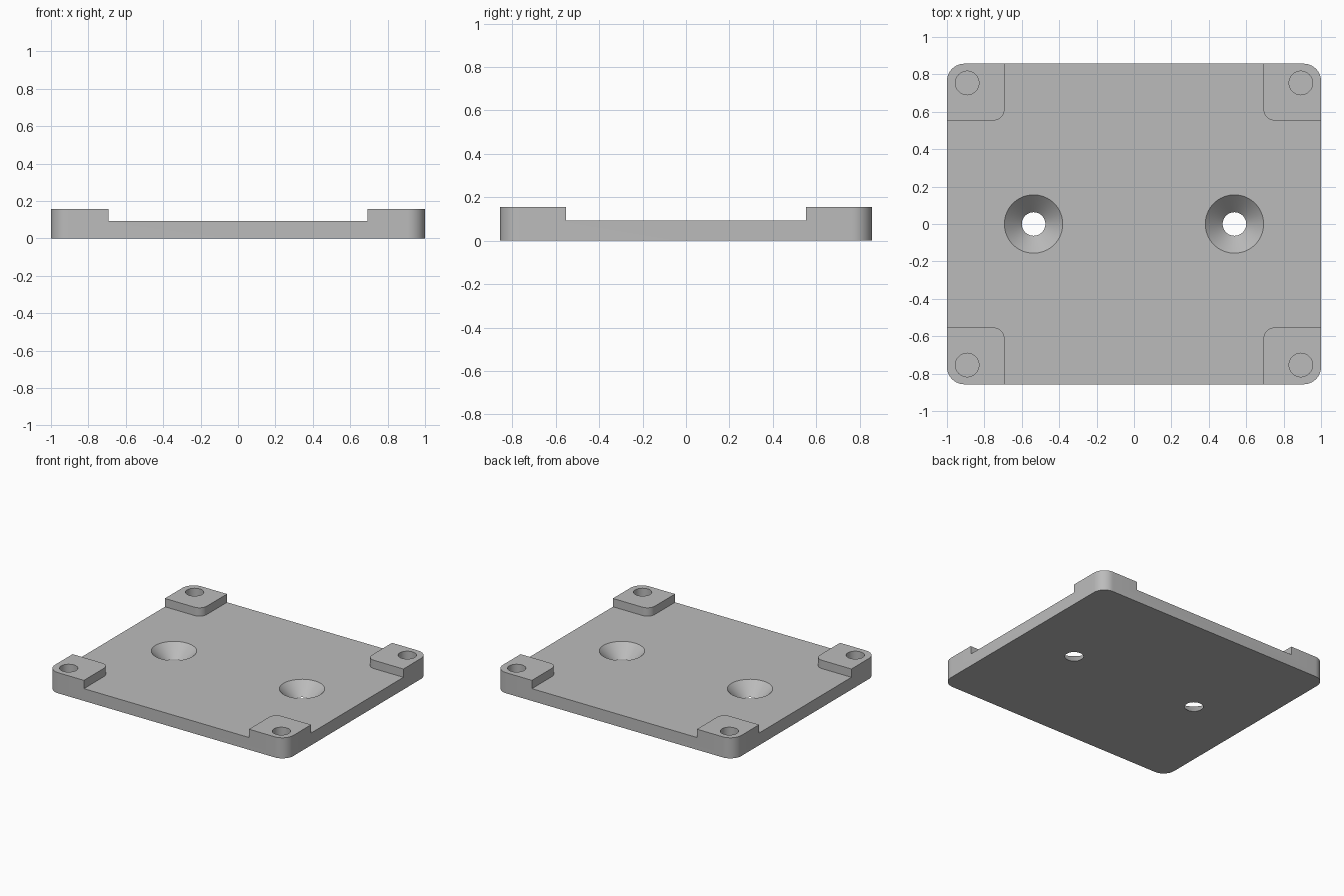
import bpy, bmesh, math
from mathutils import Matrix

HALF_X, HALF_Y = 1.0, 0.857
PLATE_TOP, PAD_TOP = 0.093, 0.156
PAD_X, PAD_Y = 0.692, 0.553          # inner edges of the corner pads
HOLE_R = 0.063
QUADRANTS = [(1, 1), (-1, 1), (-1, -1), (1, -1)]

cube = bpy.data.objects.get("Cube")
if cube:
    bpy.data.objects.remove(cube, do_unlink=True)

grey = bpy.data.materials.new("plain grey")
grey.use_nodes = True
grey.diffuse_color = (0.5, 0.5, 0.5, 1)
grey.node_tree.nodes["Principled BSDF"].inputs["Base Color"].default_value = (0.5, 0.5, 0.5, 1)


def finish(name, bm):
    bmesh.ops.recalc_face_normals(bm, faces=bm.faces[:])
    mesh = bpy.data.meshes.new(name)
    bm.to_mesh(mesh)
    bm.free()
    mesh.materials.append(grey)
    obj = bpy.data.objects.new(name, mesh)
    bpy.context.collection.objects.link(obj)
    return obj


def prism(name, outline, z0, z1):
    bm = bmesh.new()
    base = bm.faces.new([bm.verts.new((x, y, z0)) for x, y in outline])
    top = bmesh.ops.extrude_face_region(bm, geom=[base])["geom"]
    verts = [v for v in top if isinstance(v, bmesh.types.BMVert)]
    bmesh.ops.translate(bm, verts=verts, vec=(0, 0, z1 - z0))
    return finish(name, bm)


def arc(cx, cy, r, start, sweep, steps=12):
    angles = [math.radians(start + sweep * i / steps) for i in range(steps + 1)]
    return [(cx + r * math.cos(a), cy + r * math.sin(a)) for a in angles]


def cones(name, places, r0, r1, z0, z1):
    bm = bmesh.new()
    for x, y in places:
        bmesh.ops.create_cone(bm, cap_ends=True, segments=64, radius1=r0, radius2=r1,
                              depth=z1 - z0, matrix=Matrix.Translation((x, y, (z0 + z1) / 2)))
    return finish(name, bm)


def cut(target, cutter):
    mod = target.modifiers.new("cut", "BOOLEAN")
    mod.operation, mod.solver, mod.object = "DIFFERENCE", "EXACT", cutter
    bpy.ops.object.select_all(action="DESELECT")
    bpy.context.view_layer.objects.active = target
    target.select_set(True)
    bpy.ops.object.modifier_apply(modifier=mod.name)
    bpy.data.objects.remove(cutter, do_unlink=True)


# Rounded block at full pad height
R = 0.093
outline = []
for i, (sx, sy) in enumerate(QUADRANTS):
    outline += arc(sx * (HALF_X - R), sy * (HALF_Y - R), R, 90 * i, 90)
plate = prism("mounting_plate", outline, 0, PAD_TOP)

# Cross-shaped recess that leaves four corner pads with rounded inner corners
r = 0.062
cross = []
for i, (sx, sy) in enumerate(QUADRANTS):
    far_x, far_y = (sx * 1.2, sy * PAD_Y), (sx * PAD_X, sy * 1.2)
    first, last = (far_x, far_y) if i % 2 == 0 else (far_y, far_x)
    bend = arc(sx * (PAD_X + r), sy * (PAD_Y + r), r, 270 + 90 * i, -90)
    cross += [first] + bend + [last]
cut(plate, prism("recess_cutter", cross, PLATE_TOP, 0.4))

# Countersunk through holes
e = 0.02
cut(plate, cones("countersink_cutter", [(-0.537, 0), (0.537, 0)],
                 HOLE_R - e, HOLE_R + PLATE_TOP + e, -e, PLATE_TOP + e))

# Blind holes in the pads
pads = [(sx * 0.892, sy * 0.754) for sx, sy in QUADRANTS]
cut(plate, cones("pad_hole_cutter", pads, HOLE_R, HOLE_R, 0.046, 0.3))

bpy.ops.object.shade_smooth_by_angle(angle=math.radians(30))
